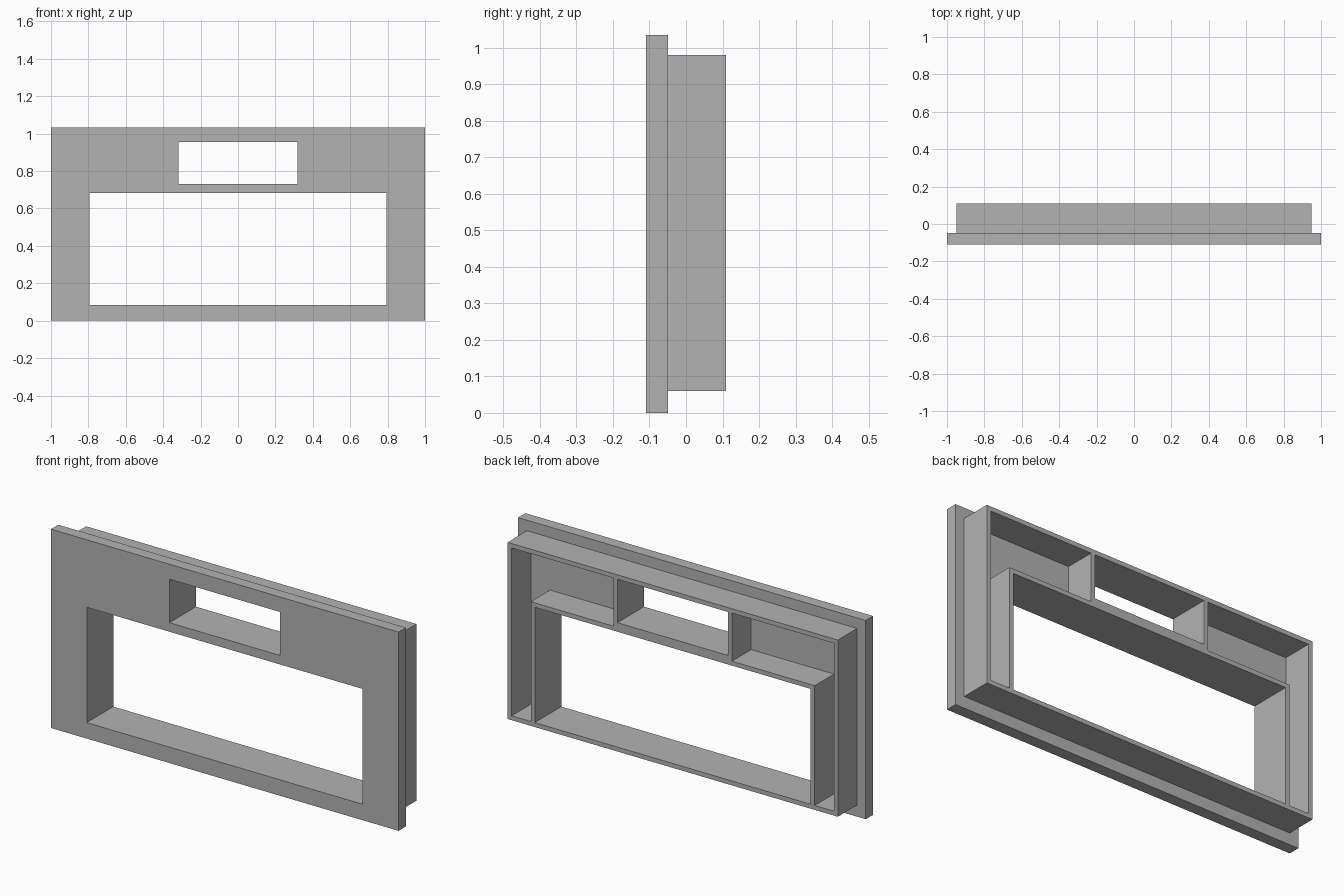
import bpy
import bmesh

if "Cube" in bpy.data.objects:
    bpy.data.objects.remove(bpy.data.objects["Cube"], do_unlink=True)

# Main dimensions
WALL = 0.023
FRONT, STEP, BACK = -0.109, -0.049, 0.109
FACE_W, FACE_H = 1.0, 1.034
BODY_W, BODY_LOW, BODY_TOP = 0.95, 0.06, 0.979
WIN_W, WIN_LOW, WIN_TOP = 0.794, BODY_LOW + WALL, 0.683
SLOT_W, SLOT_LOW, SLOT_TOP = 0.318, 0.73, BODY_TOP - WALL

grey = bpy.data.materials.new("plain grey")
grey.use_nodes = True
colour = (0.45, 0.45, 0.45, 1)
grey.diffuse_color = colour
grey.node_tree.nodes["Principled BSDF"].inputs["Base Color"].default_value = colour


def prism(name, outline, y0, y1):
    """Extrude an x-z outline along y."""
    bm = bmesh.new()
    base = bm.faces.new([bm.verts.new((x, y0, z)) for x, z in outline])
    new = bmesh.ops.extrude_face_region(bm, geom=[base])["geom"]
    verts = [v for v in new if isinstance(v, bmesh.types.BMVert)]
    bmesh.ops.translate(bm, vec=(0, y1 - y0, 0), verts=verts)
    bmesh.ops.recalc_face_normals(bm, faces=bm.faces)
    mesh = bpy.data.meshes.new(name)
    bm.to_mesh(mesh)
    bm.free()
    mesh.materials.append(grey)
    obj = bpy.data.objects.new(name, mesh)
    bpy.context.collection.objects.link(obj)
    return obj


def rect(half_width, low, top):
    return [(-half_width, low), (half_width, low), (half_width, top), (-half_width, top)]


def combine(target, tool, operation):
    """Apply a boolean and remove the tool object."""
    tool.hide_render = True
    mod = target.modifiers.new(tool.name, "BOOLEAN")
    mod.operation = operation
    mod.solver = "EXACT"
    mod.object = tool
    bpy.context.view_layer.objects.active = target
    bpy.ops.object.modifier_apply(modifier=mod.name)
    bpy.data.objects.remove(tool, do_unlink=True)


# Front face plate with a narrower body behind it
frame = prism("panel_frame", rect(FACE_W, 0, FACE_H), FRONT, STEP)
body = prism("rear_body", rect(BODY_W, BODY_LOW, BODY_TOP), (FRONT + STEP) / 2, BACK)
combine(frame, body, "UNION")

# Window and slot openings right through
for name, outline in (("window_cutter", rect(WIN_W, WIN_LOW, WIN_TOP)),
                      ("slot_cutter", rect(SLOT_W, SLOT_LOW, SLOT_TOP))):
    combine(frame, prism(name, outline, FRONT - 1, BACK + 1), "DIFFERENCE")

# L-shaped rear pockets that leave thin walls around the openings
outer, inner, divider = BODY_W - WALL, WIN_W + WALL, SLOT_W + WALL
shelf = WIN_TOP + WALL
for side in (-1, 1):
    pocket = [(inner, WIN_LOW), (outer, WIN_LOW), (outer, SLOT_TOP),
              (divider, SLOT_TOP), (divider, shelf), (inner, shelf)]
    pocket = [(side * x, z) for x, z in pocket]
    combine(frame, prism("pocket_cutter", pocket, STEP, BACK + 1), "DIFFERENCE")
